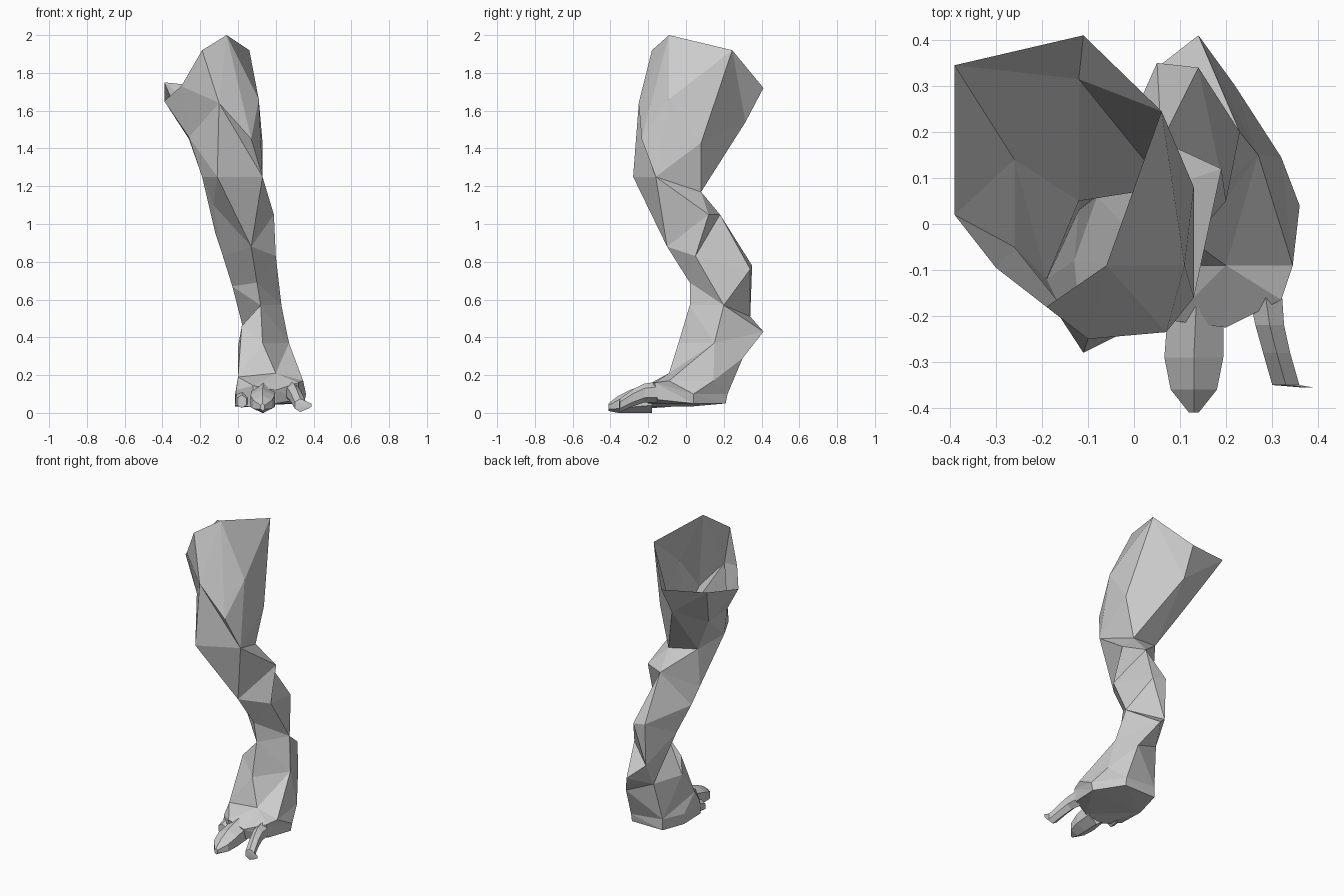
import bpy, bmesh, math
from mathutils import Vector

if "Cube" in bpy.data.objects:
    bpy.data.objects.remove(bpy.data.objects["Cube"])

grey = bpy.data.materials.new("stone grey")
grey.diffuse_color = (0.6, 0.6, 0.6, 1)
grey.use_nodes = True
grey.node_tree.nodes["Principled BSDF"].inputs["Base Color"].default_value = grey.diffuse_color

# Cross-sections, counter-clockwise from the front
RIM = [(-.19, -.18, 1.92), (-.06, -.09, 2), (.06, .245, 1.92), (-.11, .41, 1.72),
       (-.39, .345, 1.75), (-.39, .02, 1.65), (-.30, -.095, 1.73)]
THIGH = [(-.10, -.25, 1.64), (.07, -.235, 1.45), (.11, -.09, 1.66), (.13, .08, 1.43),
         (-.12, .315, 1.54), (-.26, .14, 1.45), (-.26, -.05, 1.46)]
KNEE = [(-.11, -.28, 1.25), (.13, -.16, 1.25), (.07, .08, 1.17), (-.12, .05, 1.2),
        (-.19, -.12, 1.25)]
SHIN = [(.07, -.10, .88), (.19, .12, 1.05), (.06, .18, 1.05), (-.12, .03, .95),
        (-.13, -.08, 1.1)]
CALF = [(.10, .02, .69), (.20, .05, .83), (.14, .34, .76), (.05, .35, .78), (-.08, .06, .83)]
HOCK = [(.12, .02, .57), (.23, .20, .57), (.05, .34, .51), (-.03, .14, .67)]
HEEL = [(.13, -.04, .37), (.27, .15, .37), (.14, .41, .43), (.05, .26, .36), (0, .04, .35),
        (.02, .02, .46)]
ANKLE = [(0, -.09, .19), (.20, -.09, .21), (.345, -.09, .17), (.32, .145, .17),
         (.22, .30, .29), (.02, .21, .12)]
INSTEP = [(-.01, -.13, .12), (.08, -.21, .145), (.20, -.225, .12), (.32, -.165, .16),
          (.36, .04, .10), (.24, .22, .10), (.02, .21, .09), (-.015, .04, .10)]
SOLE = [(-.015, -.13, .04), (.08, -.20, .03), (.20, -.20, .05), (.32, -.15, .07),
        (.35, .04, .05), (.24, .21, .05), (.02, .21, .05), (-.015, .04, .035)]


def finish(name, bm):
    bmesh.ops.triangulate(bm, faces=[f for f in bm.faces if len(f.verts) > 4])
    me = bpy.data.meshes.new(name)
    bm.to_mesh(me)
    bm.free()
    me.materials.append(grey)
    bpy.context.collection.objects.link(bpy.data.objects.new(name, me))


def bridge(bm, up, low, path=""):
    """Zip two rings with triangles: follow path (u/l), or take the shorter diagonal."""
    i = j = 0
    n, m = len(up), len(low)
    while i < n or j < m:
        a, b = up[i % n], low[j % m]
        a2, b2 = up[(i + 1) % n], low[(j + 1) % m]
        step_up = j == m or (i < n and (a2.co - b.co).length < (b2.co - a.co).length)
        if path:
            step_up = path[i + j] == "u"
        if step_up:
            bm.faces.new((a, b, a2))
            i += 1
        else:
            bm.faces.new((a, b, b2))
            j += 1


def limb(name, rings, paths, cap=False):
    bm = bmesh.new()
    vs = [[bm.verts.new(p) for p in r] for r in rings]
    for up, low, path in zip(vs, vs[1:], paths):
        bridge(bm, up, low, path)
    if cap:
        bm.faces.new(list(reversed(vs[-1])))
    bm.normal_update()
    finish(name, bm)


def toe(name, sections, sides=6):
    """Tapered toe: sections are (x, y, z, half width, half height)."""
    bm = bmesh.new()
    rings = []
    for x, y, z, w, h in sections:
        rings.append([bm.verts.new((x + w * math.cos((k + .5) * math.tau / sides), y,
                                    z + h * math.sin((k + .5) * math.tau / sides)))
                      for k in range(sides)])
    for a, b in zip(rings, rings[1:]):
        for k in range(sides):
            q = (k + 1) % sides
            bm.faces.new((a[k], a[q], b[q], b[k]))
    bm.faces.new(rings[-1])
    bmesh.ops.recalc_face_normals(bm, faces=bm.faces)
    finish(name, bm)


# Open-topped thigh, lower leg and closed foot
limb("upper_leg", [RIM, THIGH, KNEE], ["", "luuululululu"])
limb("lower_leg", [KNEE, SHIN, CALF, HOCK, HEEL], ["ululululul", "", "", ""])
limb("foot", [HEEL, ANKLE, INSTEP, SOLE], ["", "", "lu" * 8], cap=True)

# Toes
toe("middle_toe", [(.135, -.18, .08, .07, .08), (.13, -.29, .062, .074, .062),
                   (.13, -.36, .045, .058, .045), (.13, -.41, .03, .012, .02)])
toe("outer_toe", [(.285, -.15, .11, .042, .055), (.295, -.22, .105, .036, .05),
                  (.31, -.28, .08, .034, .045), (.33, -.35, .04, .034, .035),
                  (.375, -.355, .04, .016, .016)])
toe("inner_toe", [(.03, -.11, .08, .045, .05), (.02, -.19, .06, .03, .035)])
